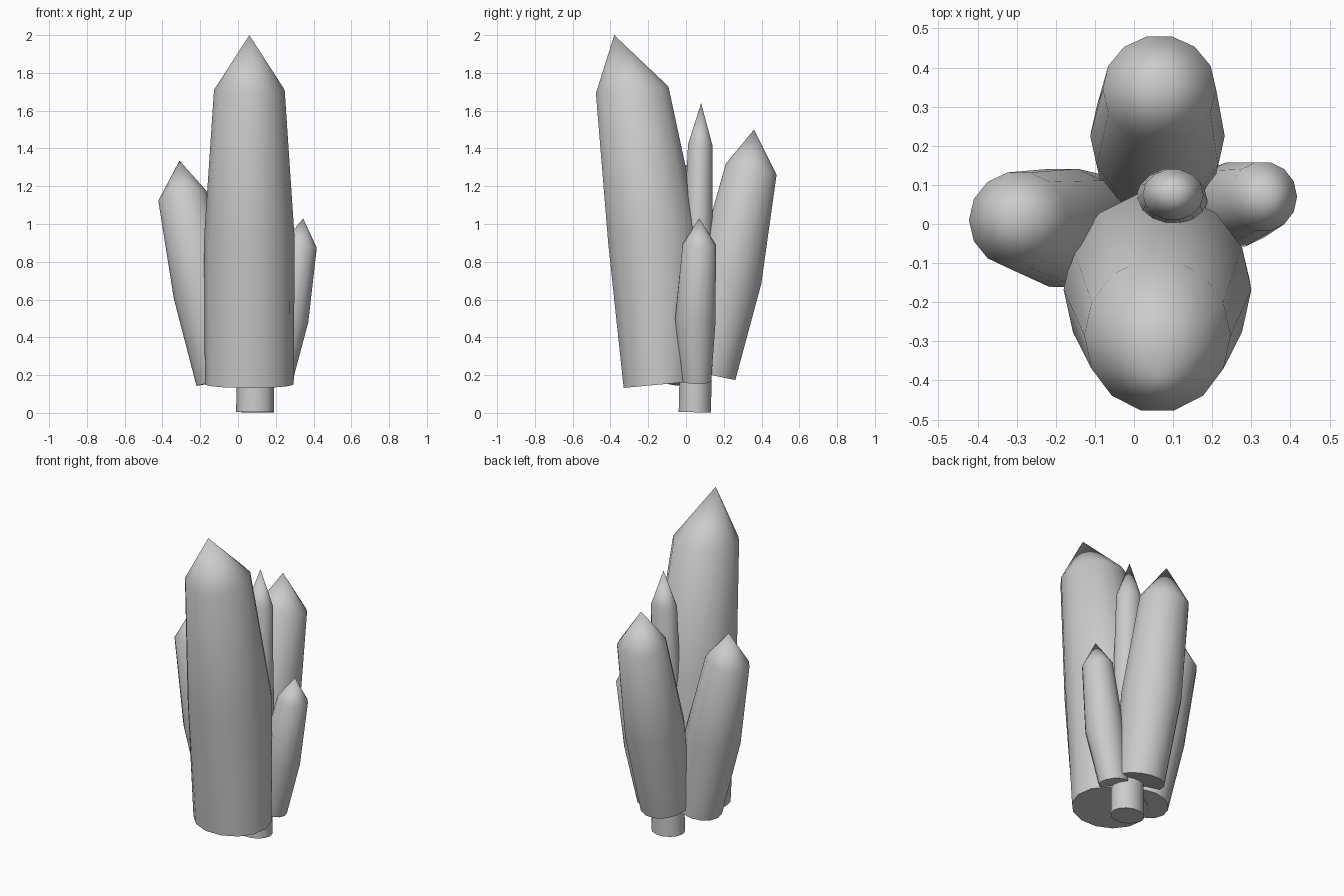
import bpy, bmesh, math
from mathutils import Vector

if "Cube" in bpy.data.objects:
    bpy.data.objects.remove(bpy.data.objects["Cube"])

SIDES = 14


def crystal(name, rings, tip):
    """Faceted column: rings are (x, y, z, rx, ry), tilted square to its axis."""
    axis = Vector(rings[-1][:3]) - Vector(rings[0][:3])
    bm = bmesh.new()
    loops = []
    for x, y, z, rx, ry in rings:
        loop = []
        for i in range(SIDES):
            a = 2 * math.pi * (i + 0.5) / SIDES - math.pi / 2
            dx, dy = rx * math.cos(a), ry * math.sin(a)
            dz = -(axis.x * dx + axis.y * dy) / axis.z
            loop.append(bm.verts.new((x + dx, y + dy, z + dz)))
        loops.append(loop)
    for low, high in zip(loops, loops[1:]):
        for i in range(SIDES):
            j = (i + 1) % SIDES
            bm.faces.new((low[i], low[j], high[j], high[i]))
    # closed base and pointed end
    bm.faces.new(loops[0][::-1])
    top = bm.verts.new(tip)
    for i in range(SIDES):
        bm.faces.new((loops[-1][i], loops[-1][(i + 1) % SIDES], top))
    bmesh.ops.recalc_face_normals(bm, faces=bm.faces)
    mesh = bpy.data.meshes.new(name)
    bm.to_mesh(mesh)
    bm.free()
    ob = bpy.data.objects.new(name, mesh)
    bpy.context.collection.objects.link(ob)
    bpy.ops.object.select_all(action='DESELECT')
    ob.select_set(True)
    bpy.context.view_layer.objects.active = ob
    bpy.ops.object.shade_smooth_by_angle(angle=math.radians(50))


# Large front crystal
crystal("main_crystal", [(0.06, -0.14, 0.15, 0.235, 0.195),
                         (0.06, -0.168, 0.92, 0.24, 0.25),
                         (0.06, -0.285, 1.71, 0.187, 0.197)], (0.06, -0.38, 2.0))

# Crystal leaning backwards
crystal("back_crystal", [(0.06, 0.115, 0.205, 0.145, 0.15),
                         (0.06, 0.225, 0.72, 0.172, 0.178),
                         (0.065, 0.345, 1.29, 0.145, 0.138)], (0.06, 0.36, 1.5))

# Crystal leaning left
crystal("left_crystal", [(-0.09, -0.005, 0.17, 0.13, 0.13),
                         (-0.18, -0.01, 0.64, 0.16, 0.155),
                         (-0.295, 0.01, 1.15, 0.127, 0.125)], (-0.31, 0.02, 1.335))

# Small crystal leaning right
crystal("right_crystal", [(0.195, 0.055, 0.17, 0.09, 0.08),
                          (0.26, 0.05, 0.5, 0.112, 0.11),
                          (0.33, 0.07, 0.89, 0.087, 0.09)], (0.345, 0.07, 1.03))

# Slim central crystal reaching the ground
crystal("center_crystal", [(0.09, 0.047, 0.004, 0.1, 0.088),
                           (0.095, 0.06, 0.75, 0.093, 0.083),
                           (0.1, 0.075, 1.42, 0.078, 0.066)], (0.1, 0.08, 1.64))
